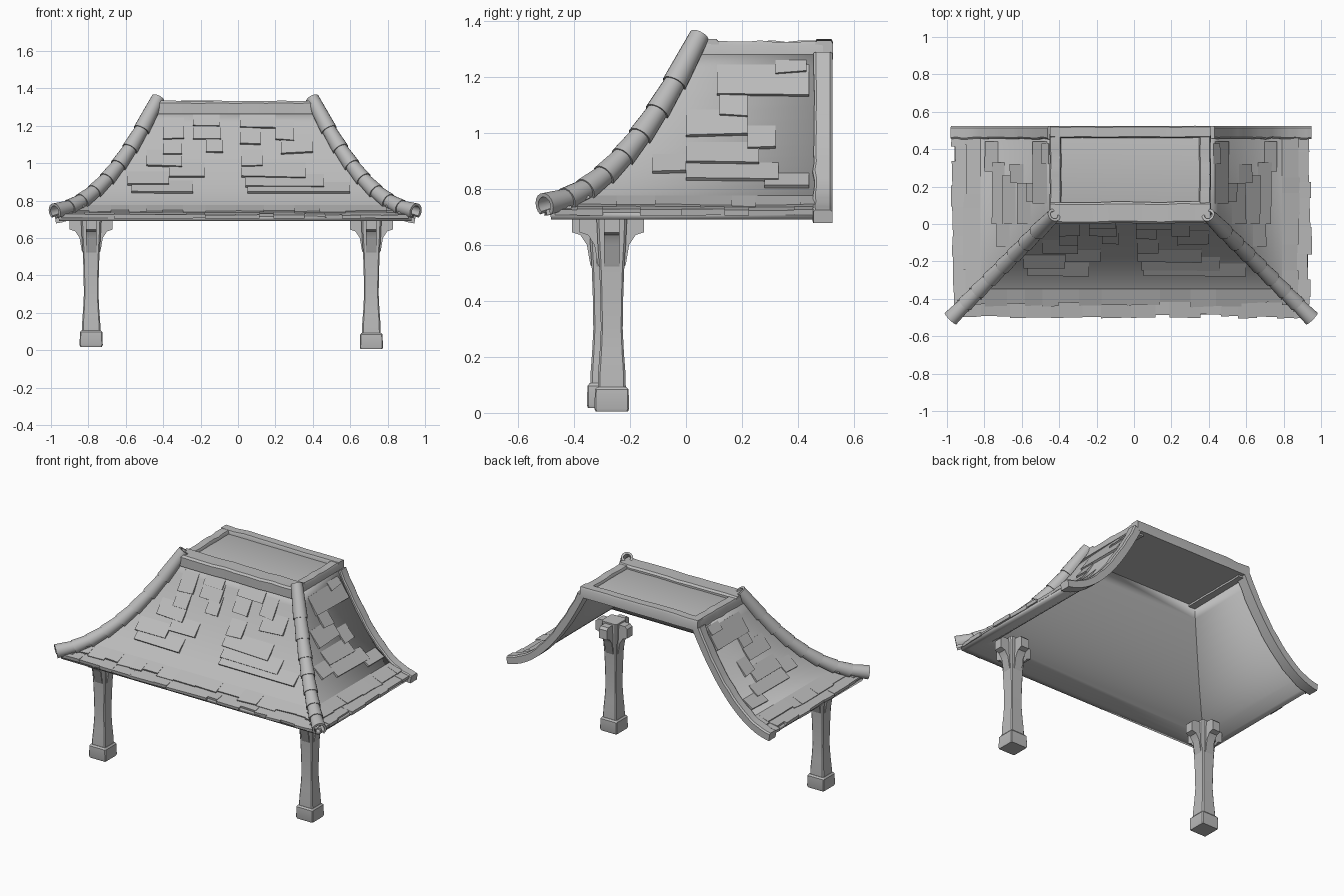
import bpy, bmesh, math, random
from mathutils import Vector

random.seed(4)
if "Cube" in bpy.data.objects:
    bpy.data.objects.remove(bpy.data.objects["Cube"], do_unlink=True)

stone = bpy.data.materials.new("plain grey")
stone.use_nodes = True
GREY = (0.5, 0.5, 0.5, 1)
stone.diffuse_color = GREY
stone.node_tree.nodes["Principled BSDF"].inputs["Base Color"].default_value = GREY

CX, HALF, FRONT, BACK, RUN, EAVE = -0.015, 0.945, -0.485, 0.52, 0.515, 0.715


def finish(bm, name, angle=35, fix=True):
    if fix:
        bmesh.ops.recalc_face_normals(bm, faces=bm.faces)
    mesh = bpy.data.meshes.new(name)
    bm.to_mesh(mesh)
    bm.free()
    ob = bpy.data.objects.new(name, mesh)
    bpy.context.collection.objects.link(ob)
    mesh.materials.append(stone)
    bpy.ops.object.select_all(action="DESELECT")
    ob.select_set(True)
    bpy.context.view_layer.objects.active = ob
    bpy.ops.object.shade_smooth_by_angle(angle=math.radians(angle))
    return ob


def loft(bm, rings):
    """Skin closed rings of points and cap both ends."""
    loops = [[bm.verts.new(p) for p in ring] for ring in rings]
    n = len(loops[0])
    for a, b in zip(loops, loops[1:]):
        for i in range(n):
            j = (i + 1) % n
            bm.faces.new((a[i], a[j], b[j], b[i]))
    bm.faces.new(loops[0][::-1])
    bm.faces.new(loops[-1])


def height(d):
    return EAVE + 0.1 * d + 0.465 * d * d


def depth_at(z):
    return (-0.1 + math.sqrt(0.01 + 1.86 * (z - EAVE))) / 0.93


def on_roof(side, along, d, lift=0.0):
    """Point on a slope: d runs from eave (0) to top (1)."""
    m = (0.1 + 0.93 * d) / RUN
    k = lift / math.hypot(m, 1)
    out, z = k * m - RUN * d, height(d) + k
    if side == "front":
        return Vector((along, FRONT - out, z))
    s = 1 if side == "left" else -1
    return Vector((CX + s * (HALF + out), along, z))


# Curved roof shell, open at the back
bm = bmesh.new()
rows = []
for i in range(17):
    d = i / 16
    w, y = HALF - RUN * d, FRONT + RUN * d
    rows.append([bm.verts.new((CX + x, yy, height(d)))
                 for x, yy in ((-w, BACK - 0.01), (-w, y), (w, y), (w, BACK - 0.01))])
for a, b in zip(rows, rows[1:]):
    for i in range(3):
        bm.faces.new((a[i], a[i + 1], b[i + 1], b[i]))
shell = finish(bm, "roof_shell", 40, False)
thick = shell.modifiers.new("thickness", "SOLIDIFY")
thick.thickness, thick.offset = 0.025, -1


# Raised shingles: (start, end, height of lower edge)
def shingle(bm, side, a0, a1, d0, d1, lift):
    rings = []
    for a in (a0, a1):
        tilt = random.uniform(-0.008, 0.008)
        rings.append([on_roof(side, a, d0 + tilt, -0.008), on_roof(side, a, d0 + tilt, lift),
                      on_roof(side, a, d1, 0.001), on_roof(side, a, d1, -0.008)])
    loft(bm, rings)


FRONT_TILES = [(-.24, -.1, 1.2), (.01, .2, 1.19), (-.4, -.29, 1.13), (-.24, -.09, 1.12), (.2, .3, 1.12),
               (.01, .12, 1.1), (-.17, -.08, 1.06), (.23, .4, 1.05), (-.4, -.3, 1.04), (-.49, -.3, .98),
               (.02, .13, .98), (-.37, -.18, .92), (.02, .36, .92), (-.59, -.37, .88), (.04, .46, .87),
               (-.57, -.24, .84), (.05, .6, .835)]
SIDE_TILES = [(.32, .43, 1.21), (.11, .44, 1.13), (.12, .22, 1.06), (0, .22, .99), (.22, .32, .94),
              (0, .26, .89), (-.12, 0, .855), (0, .33, .83), (.28, .44, .8)]
for side, tiles in (("front", FRONT_TILES), ("left", SIDE_TILES), ("right", SIDE_TILES)):
    bm = bmesh.new()
    for a0, a1, z in tiles:
        d = depth_at(z)
        shingle(bm, side, a0, a1, d, min(d + 0.12, 0.98), 0.014)
    # ragged courses along the eave
    lo, hi = (CX - HALF, CX + HALF) if side == "front" else (FRONT, 0.47)
    for base in (-0.005, 0.12):
        a, end = lo + base * RUN + 0.02, (hi - base * RUN - 0.02 if side == "front" else hi)
        while a < end - 0.02:
            b = min(a + random.uniform(0.07, 0.17), end)
            shingle(bm, side, a, b, base + random.uniform(-0.03, 0.015), base + 0.15,
                    random.uniform(0.009, 0.016))
            a = b
    finish(bm, side + "_shingles", 20)

# Trim along the two open back edges
for side in ("left", "right"):
    bm = bmesh.new()
    rings = []
    for i in range(18):
        d = -0.035 + i * 1.035 / 17
        y = 0.455 + random.uniform(-0.004, 0.004)
        top = 0.016 + random.uniform(-0.003, 0.003)
        rings.append([on_roof(side, yy, d, l) for yy, l in
                      ((y, -0.035), (y, top - 0.006), (y + 0.008, top), (BACK - 0.006, top),
                       (BACK + 0.004, top - 0.008), (BACK + 0.004, -0.035))])
    loft(bm, rings)
    finish(bm, side + "_back_trim")


# Flat top panel and its worn frame
def beam(name, p, q, width, z0, z1, steps=10):
    p, q = Vector((*p, 0)), Vector((*q, 0))
    along = (q - p).normalized()
    across = Vector((-along.y, along.x, 0)) * width / 2
    bm = bmesh.new()
    rings = []
    for i in range(steps + 1):
        c = p.lerp(q, i / steps) + across * random.uniform(-0.05, 0.05)
        top = z1 + random.uniform(-0.004, 0.003)
        rings.append([c + across * k + Vector((0, 0, z)) for k, z in
                      ((-1, z0), (-1, top - 0.012), (-0.8, top), (0.8, top), (1, top - 0.012), (1, z0))])
    loft(bm, rings)
    finish(bm, name)


L, R = CX - 0.435, CX + 0.425
beam("top_panel", (L + 0.03, 0.27), (R - 0.03, 0.27), 0.46, 1.262, 1.308, 1)
beam("top_front_beam", (L, 0.06), (R, 0.06), 0.115, 1.262, 1.333)
beam("top_back_beam", (L, 0.492), (R, 0.492), 0.064, 1.262, 1.333)
beam("top_left_beam", (R - 0.03, 0.03), (R - 0.03, 0.5), 0.062, 1.25, 1.327)
beam("top_right_beam", (L + 0.03, 0.03), (L + 0.03, 0.5), 0.062, 1.25, 1.327)


# Hip ridges of overlapping half-pipe tiles
def hip(s, d):
    w = HALF - RUN * d
    return Vector((CX + s * w, FRONT + RUN * d, height(d) + 0.03))


for s, name in ((1, "left"), (-1, "right")):
    bm = bmesh.new()
    stops = [-0.02, 0.13, 0.26, 0.39, 0.52, 0.64, 0.76, 0.88, 1.03]
    for d0, d1 in zip(stops, stops[1:]):
        low, high = hip(s, d0 - 0.02), hip(s, d1 + 0.005)
        way = (high - low).normalized()
        cross = way.cross(Vector((0, 0, 1))).normalized()
        up = cross.cross(way)
        rings = []
        for c, r in ((low, 0.044), (low.lerp(high, 0.15), 0.043), (high, 0.036)):
            arc = [math.radians(-50 + 280 * i / 14) for i in range(15)]
            ring = [c + (cross * math.cos(a) + up * math.sin(a)) * r for a in arc]
            ring += [c + (cross * math.cos(a) + up * math.sin(a)) * (r - 0.014) for a in arc[::-1]]
            rings.append(ring)
        loft(bm, rings)
    finish(bm, name + "_hip_ridge")


# Posts: footing, waisted shaft and four curved brackets
def square(c, h, z, bevel=0.15):
    b = h * (1 - bevel)
    return [(c[0] + x, c[1] + y, z) for x, y in
            ((-b, -h), (b, -h), (h, -b), (h, b), (b, h), (-b, h), (-h, b), (-h, -b))]


for name, x, y, foot in (("left", 0.713, -0.265, 0.005), ("right", -0.785, -0.292, 0.018)):
    c = (x, y)
    bm = bmesh.new()
    loft(bm, [square(c, h, foot + z, 0.08) for h, z in ((0.058, 0), (0.062, 0.01), (0.06, 0.078), (0.052, 0.088))])
    finish(bm, name + "_post_foot", 30)
    bm = bmesh.new()
    loft(bm, [square(c, h, z) for h, z in ((0.05, 0.09), (0.049, 0.14), (0.043, 0.22), (0.039, 0.3),
                                           (0.041, 0.42), (0.045, 0.53), (0.05, 0.6), (0.056, 0.73))])
    finish(bm, name + "_post_shaft", 30)
    bm = bmesh.new()
    for k in range(4):
        out = Vector((math.cos(k * math.pi / 2), math.sin(k * math.pi / 2), 0))
        wide = Vector((-out.y, out.x, 0)) * 0.028
        profile = ((0.03, 0.5), (0.05, 0.53), (0.062, 0.6), (0.085, 0.635), (0.115, 0.645),
                   (0.115, 0.705), (0.1, 0.72), (0.03, 0.72))
        loft(bm, [[Vector((x, y, z)) + out * r + wide * g for r, z in profile] for g in (-1, 1)])
    finish(bm, name + "_post_brackets", 30)
